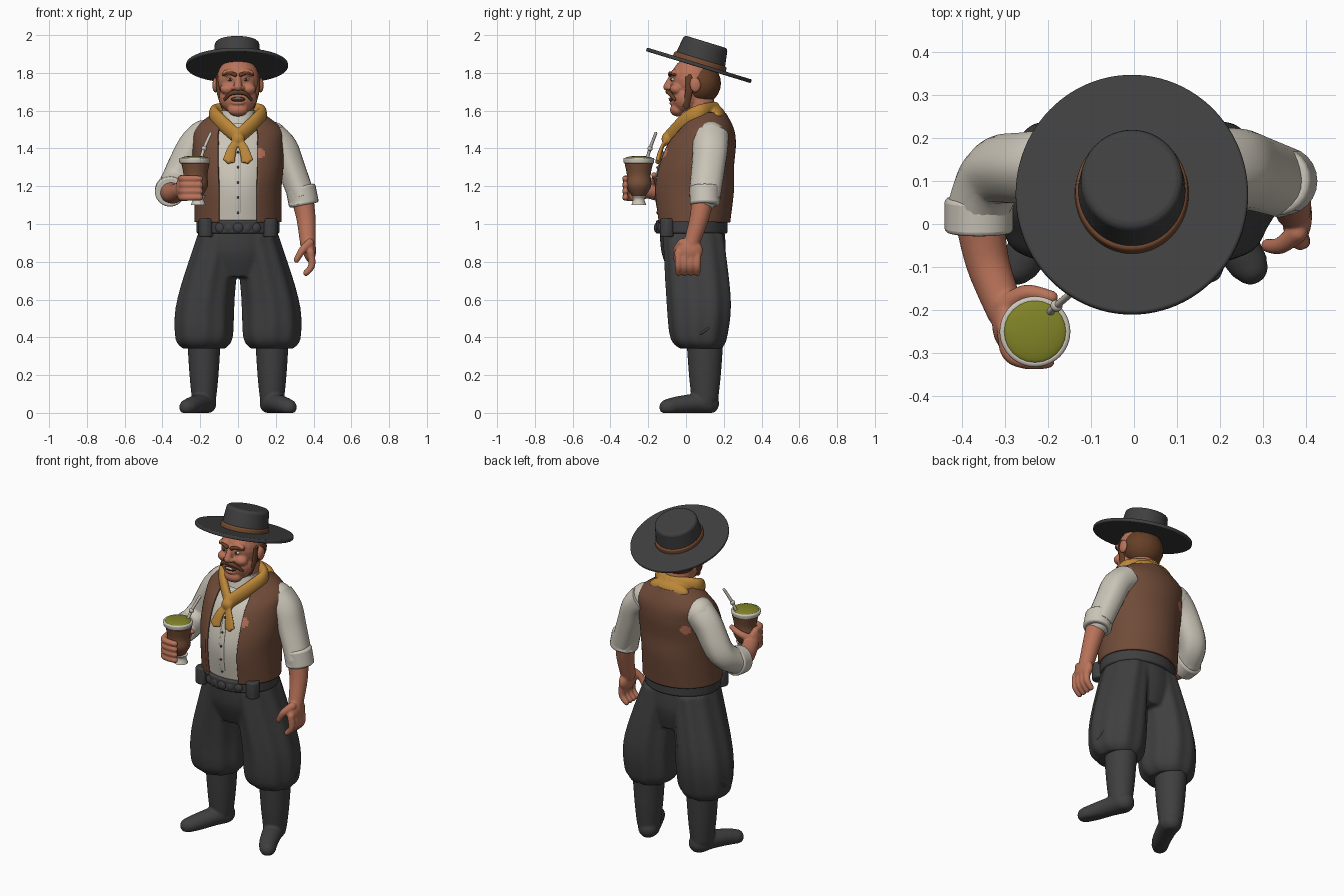
import bpy, bmesh, math
from mathutils import Vector, Matrix

if "Cube" in bpy.data.objects:
    bpy.data.objects.remove(bpy.data.objects["Cube"])


def material(name, red, green, blue):
    mat = bpy.data.materials.new(name)
    mat.use_nodes = True
    mat.diffuse_color = (red, green, blue, 1)
    shader = mat.node_tree.nodes["Principled BSDF"]
    shader.inputs["Base Color"].default_value = mat.diffuse_color
    shader.inputs["Roughness"].default_value = .8
    return mat


CHARCOAL = material("charcoal cloth", .05, .05, .05)
LEATHER = material("vest brown", .16, .07, .04)
LINEN = material("cream linen", .6, .56, .48)
MUSTARD = material("mustard scarf", .5, .24, .04)
SKIN = material("warm skin", .48, .17, .1)
HAIR = material("hair brown", .13, .05, .02)
RUST = material("rust band", .18, .07, .03)
LEAF = material("leaf green", .22, .23, .02)
GOURD = material("gourd brown", .19, .08, .04)
DARK = material("mouth dark", .05, .03, .02)
ALONG_X, ALONG_Y, ALONG_Z = Vector((1, 0, 0)), Vector((0, 1, 0)), Vector((0, 0, 1))
SIDES = {"left": 1, "right": -1}


def spline(rows, steps):
    """Smooth a list of rows with a Catmull-Rom curve."""
    smooth = []
    last = len(rows) - 1
    for i in range(last):
        corners = zip(rows[max(i - 1, 0)], rows[i], rows[i + 1], rows[min(i + 2, last)])
        corners = list(corners)
        for k in range(steps):
            t = k / steps
            smooth.append([q + t * (r - p + t * (2 * p - 5 * q + 4 * r - s
                           + t * (3 * (q - r) + s - p))) / 2 for p, q, r, s in corners])
    return smooth + [list(rows[-1])]


def sweep(bm, rows, ref=ALONG_Y, flat=True, steps=6, sides=48, gap=0, wave=0, waves=9):
    """Skin rows of x, y, z, width, depth; a gap leaves the front open."""
    points = spline([(*row, row[-1])[:5] for row in rows], steps)
    rings = []
    for i, (x, y, z, width, depth) in enumerate(points):
        ahead = Vector(points[min(i + 1, len(points) - 1)][:3])
        behind = Vector(points[max(i - 1, 0)][:3])
        along = ALONG_Z if flat else (ahead - behind).normalized()
        across = ref.cross(along).normalized()
        up = along.cross(across)
        ring = []
        for k in range(sides + (gap > 0)):
            angle = gap + (math.tau - 2 * gap) * k / sides
            ripple = 1 + wave * math.cos(waves * angle)
            offset = across * width * math.sin(angle) - up * depth * math.cos(angle)
            ring.append(bm.verts.new(Vector((x, y, z)) + offset * ripple))
        rings.append(ring)
    count = len(rings[0])
    for low, high in zip(rings, rings[1:]):
        for k in range(sides):
            nxt = (k + 1) % count
            bm.faces.new((low[k], low[nxt], high[nxt], high[k]))
    if not gap:
        bm.faces.new(reversed(rings[0]))
        bm.faces.new(rings[-1])


def ball(bm, centre, radii):
    matrix = Matrix.Translation(centre) @ Matrix.Diagonal((*radii, 1))
    bmesh.ops.create_uvsphere(bm, u_segments=24, v_segments=12, radius=1, matrix=matrix)


def limb(bm, points, thick, thin, mirror=1, squash=1, ref=ALONG_Y, rounded=True, **options):
    """A tapering tube along a path, with rounded ends."""
    rows = []
    for i, (x, y, z) in enumerate(points):
        radius = thick + (thin - thick) * i / (len(points) - 1)
        rows.append((x * mirror, y, z, radius, radius * squash))
    sweep(bm, rows, ref=ref, flat=False, sides=24, **options)
    if rounded:
        for end in (rows[0], rows[-1]):
            ball(bm, end[:3], [min(end[3:])] * 3)


def finish(name, bm, mat, voxel=0, bevel=0):
    """Make the object; voxel melts its pieces together, bevel softens rims."""
    mesh = bpy.data.meshes.new(name)
    bm.to_mesh(mesh)
    bm.free()
    mesh.materials.append(mat)
    mesh.shade_smooth()
    mesh.set_sharp_from_angle(angle=math.radians(40))
    obj = bpy.data.objects.new(name, mesh)
    bpy.context.collection.objects.link(obj)
    if voxel:
        blend = obj.modifiers.new("blend", 'REMESH')
        blend.mode, blend.voxel_size, blend.use_smooth_shade = 'VOXEL', voxel, True
        relax = obj.modifiers.new("relax", 'SMOOTH')
        relax.iterations = 4
    if bevel:
        soften = obj.modifiers.new("soften", 'BEVEL')
        soften.width, soften.segments = bevel, 3
    return obj


def loft(name, mat, rows, bevel=0, **options):
    bm = bmesh.new()
    sweep(bm, rows, **options)
    return finish(name, bm, mat, bevel=bevel)


def tube(name, mat, points, thick, thin, bevel=0, **options):
    bm = bmesh.new()
    limb(bm, points, thick, thin, **options)
    return finish(name, bm, mat, bevel=bevel)


def blob(name, mat, centre, radii):
    bm = bmesh.new()
    ball(bm, centre, radii)
    return finish(name, bm, mat)


# Baggy trousers: hips and two ballooning legs
bm = bmesh.new()
sweep(bm, [(0, .05, .72, .15, .13), (0, .04, .85, .21, .17), (0, .03, 1, .2, .17)])
for mirror in SIDES.values():
    sweep(bm, [(x * mirror, y, z, width, depth) for x, y, z, width, depth in (
        (.18, .08, .34, .11, .11), (.18, .07, .4, .15, .15), (.17, .07, .6, .15, .17),
        (.1, .04, .95, .11, .16))], wave=.03)
finish("trousers", bm, CHARCOAL, voxel=.01)

# Chevrons down each outer leg, boots and belt pouches
for side, mirror in SIDES.items():
    bm = bmesh.new()
    for i in range(8):
        z = .42 + i / 30
        x = .39 - z / 6
        limb(bm, [(x, .03, z + .03), (x + .006, .07, z), (x, .12, z + .03)],
             .007, .007, mirror, ref=ALONG_Z)
    finish(side + "_leg_stitching", bm, CHARCOAL)

    bm = bmesh.new()
    limb(bm, [(.18, .1, .4), (.18, .1, .2), (.18, .1, .07)], .09, .064, mirror, squash=1.1)
    limb(bm, [(.17, .12, .05), (.2, .04, .05), (.24, -.05, .04), (.27, -.1, .03)],
         .062, .046, mirror, squash=.9, ref=ALONG_Z)
    for vert in bm.verts:
        vert.co.z = max(vert.co.z, 0)
    finish(side + "_boot", bm, CHARCOAL, voxel=.007)

    x = .17 * mirror
    loft(side + "_belt_pouch", CHARCOAL, [(x, -.1, .93, .04), (x, -.1, 1.03, .04)],
         bevel=.01, steps=1, sides=8)

# Belt with round ornaments
loft("belt", CHARCOAL, [(0, .03, .95, .22, .19), (0, .03, 1.02, .22, .19)], bevel=.01, steps=1)
for i in range(-2, 3):
    blob("belt_ornament", CHARCOAL, (i / 22, abs(i) / 100 - .15, .98), (.03, .02, .03))

# Shirt, with a buttoned placket following the belly
torso = [(0, .03, 1.01, .2, .17), (0, .03, 1.18, .2, .19), (0, .04, 1.3, .21, .18),
         (0, .07, 1.42, .21, .16), (0, .1, 1.5, .2, .12), (0, .1, 1.58, .1, .08)]
loft("shirt", LINEN, torso)
belly = [(0, (z - 1.18) ** 2 - .16, z) for z in (1.06, 1.14, 1.22, 1.3, 1.38)]
tube("placket", LINEN, belly, .016, .016, squash=.3)
for x, y, z in belly:
    blob("button", CHARCOAL, (x, y - .006, z), [.006] * 3)

# Open vest, a size larger than the shirt, with two small patches
ease = .015
vest = loft("vest", LEATHER, [(x, y + .004, z, width + ease, depth + ease)
                              for x, y, z, width, depth in torso], gap=.47, steps=14, sides=160)
vest.data.materials.append(SKIN)
for face in vest.data.polygons:
    x, y, z = face.center
    patch = Vector((.11, 1.37)) if y < 0 else Vector((-.14, 1.38))
    if (Vector((x, z)) - patch).length < .025:
        face.material_index = 1
cloth = vest.modifiers.new("cloth", 'SOLIDIFY')
cloth.thickness, cloth.offset = ease, 1

# Hanging left arm with a rolled sleeve
tube("left_sleeve", LINEN, [(.18, .13, 1.46), (.24, .13, 1.4), (.28, .12, 1.3), (.34, .1, 1.14)],
     .082, .07, squash=1.2, wave=.02, waves=5)
tube("left_cuff", LINEN, [(.33, .1, 1.2), (.35, .1, 1.1)], .08, .08, rounded=False, bevel=.02)
bm = bmesh.new()
limb(bm, [(.34, .09, 1.14), (.36, .07, 1.03), (.37, .03, .9)], .06, .042)
ball(bm, (.38, .02, .86), (.034, .07, .06))
for i in range(4):
    y = i / 30 - .04
    limb(bm, [(.385, y, .85), (.39, y, .78), (.36, y, .74)], .021, .016)
limb(bm, [(.38, -.02, .9), (.34, -.05, .86), (.31, -.05, .81)], .024, .016)
finish("left_forearm_and_hand", bm, SKIN, voxel=.006)

# Bent right arm, fingers wrapped round the cup
tube("right_sleeve", LINEN, [(-.18, .13, 1.46), (-.24, .13, 1.4), (-.32, .12, 1.25),
                             (-.36, .04, 1.18)], .09, .072, ref=ALONG_X, wave=.02, waves=5)
tube("right_cuff", LINEN, [(-.36, .06, 1.18), (-.36, -.02, 1.17)], .08, .08, ref=ALONG_X,
     rounded=False, bevel=.02)
bm = bmesh.new()
limb(bm, [(-.36, .02, 1.17), (-.34, -.09, 1.16), (-.3, -.2, 1.18)], .058, .044, ref=ALONG_Z)
ball(bm, (-.3, -.23, 1.19), (.03, .06, .06))
for i in range(4):
    z = 1.24 - i / 30
    limb(bm, [(-.3, -.24, z), (-.29, -.3, z), (-.25, -.32, z), (-.2, -.32, z)],
         .02, .016, ref=ALONG_Z)
limb(bm, [(-.3, -.19, 1.21), (-.25, -.16, 1.24), (-.19, -.17, 1.26)], .024, .015, ref=ALONG_Z)
finish("right_forearm_and_hand", bm, SKIN, voxel=.006)

# Gourd cup with foot, rim, leaves and drinking straw
cup_x, cup_y = -.23, -.25


def turned(name, mat, profile, lean=0, **options):
    """A turned piece of the cup from heights and radii."""
    loft(name, mat, [(cup_x + lean, cup_y, z, radius) for z, radius in profile], **options)


turned("cup_foot", LINEN, [(1.1, .04), (1.13, .03), (1.15, .04)], lean=.02)
turned("cup_body", GOURD, [(1.14, .03), (1.2, .065), (1.26, .063), (1.32, .075)], lean=.005)
turned("cup_rim", LINEN, [(1.32, .08), (1.35, .083)], steps=1, bevel=.008)
blob("cup_leaves", LEAF, (cup_x, cup_y, 1.345), (.076, .076, .016))
tube("straw", LINEN, [(-.2, -.21, 1.33), (-.18, -.19, 1.4), (-.145, -.16, 1.48)], .009, .008)
blob("straw_bead", LINEN, (-.18, -.19, 1.4), [.014] * 3)

# Head: neck, skull, jaw, chin, nose, lip, cheeks, brows and ears
bm = bmesh.new()
limb(bm, [(0, .09, 1.5), (0, .06, 1.7)], .085, .08)
ball(bm, (0, .035, 1.765), (.113, .115, .12))
ball(bm, (0, 0, 1.67), (.1, .08, .09))
ball(bm, (0, -.045, 1.605), (.055, .04, .036))
limb(bm, [(0, -.07, 1.79), (0, -.1, 1.725)], .014, .021)
ball(bm, (0, -.07, 1.64), (.035, .02, .01))
for mirror in SIDES.values():
    ball(bm, (.055 * mirror, -.05, 1.715), (.04, .035, .03))
    ball(bm, (.022 * mirror, -.09, 1.72), [.013] * 3)
    ball(bm, (.045 * mirror, -.06, 1.8), (.04, .02, .02))
    ball(bm, (.12 * mirror, .05, 1.735), (.016, .03, .04))
finish("head", bm, SKIN, voxel=.006)

# Hair, mouth, whiskers and eyes
blob("hair", HAIR, (0, .08, 1.745), (.118, .105, .11))
blob("mouth", DARK, (0, -.072, 1.66), (.038, .018, .014))
blob("teeth", LINEN, (0, -.077, 1.664), (.025, .016, .006))
for side, mirror in SIDES.items():
    tube(side + "_sideburn", HAIR, [(.105, .02, 1.78), (.102, .015, 1.7), (.08, 0, 1.62)],
         .012, .01, mirror=mirror, squash=1.8)
    tube(side + "_moustache", HAIR, [(0, -.094, 1.7), (.04, -.085, 1.69), (.07, -.06, 1.66)],
         .014, .008, mirror=mirror, ref=ALONG_Z)
    tube(side + "_eyebrow", HAIR, [(.016, -.084, 1.79), (.045, -.082, 1.8), (.08, -.06, 1.79)],
         .011, .006, mirror=mirror, ref=ALONG_Z)
    blob(side + "_eye", LINEN, (.042 * mirror, -.066, 1.765), (.016, .014, .009))
    blob(side + "_iris", DARK, (.042 * mirror, -.076, 1.765), [.008] * 3)

# Collar and knotted scarf
loft("collar", LINEN, [(0, .06, 1.53, .105), (0, .065, 1.6, .09)], steps=1)
bm = bmesh.new()
for mirror in SIDES.values():
    limb(bm, [(0, .16, 1.6), (.12, .08, 1.59), (.1, 0, 1.55), (0, -.09, 1.46)],
         .03, .024, mirror, squash=1.6, ref=ALONG_Z)
    limb(bm, [(0, -.1, 1.45), (.03, -.13, 1.4), (.05, -.15, 1.33)], .018, .034, mirror, squash=.4)
ball(bm, (0, -.1, 1.45), (.036, .03, .036))
ball(bm, (0, .16, 1.57), (.13, .05, .055))
finish("scarf", bm, MUSTARD, voxel=.006)

# Wide hat, built level and then tipped back
hat = [loft("hat_brim", CHARCOAL, [(0, 0, -.01, .27, .29), (0, 0, .01, .27, .29)],
            bevel=.006, steps=1, sides=96),
       loft("hat_crown", CHARCOAL, [(0, 0, 0, .127, .14), (0, 0, .13, .117, .12)],
            bevel=.015, steps=1, sides=64),
       loft("hat_band", RUST, [(0, 0, 0, .133, .147), (0, 0, .035, .13, .144)],
            bevel=.008, steps=1, sides=64)]
for piece in hat:
    piece.location = (-.005, .068, 1.84)
    piece.rotation_euler.x = math.radians(-17)
